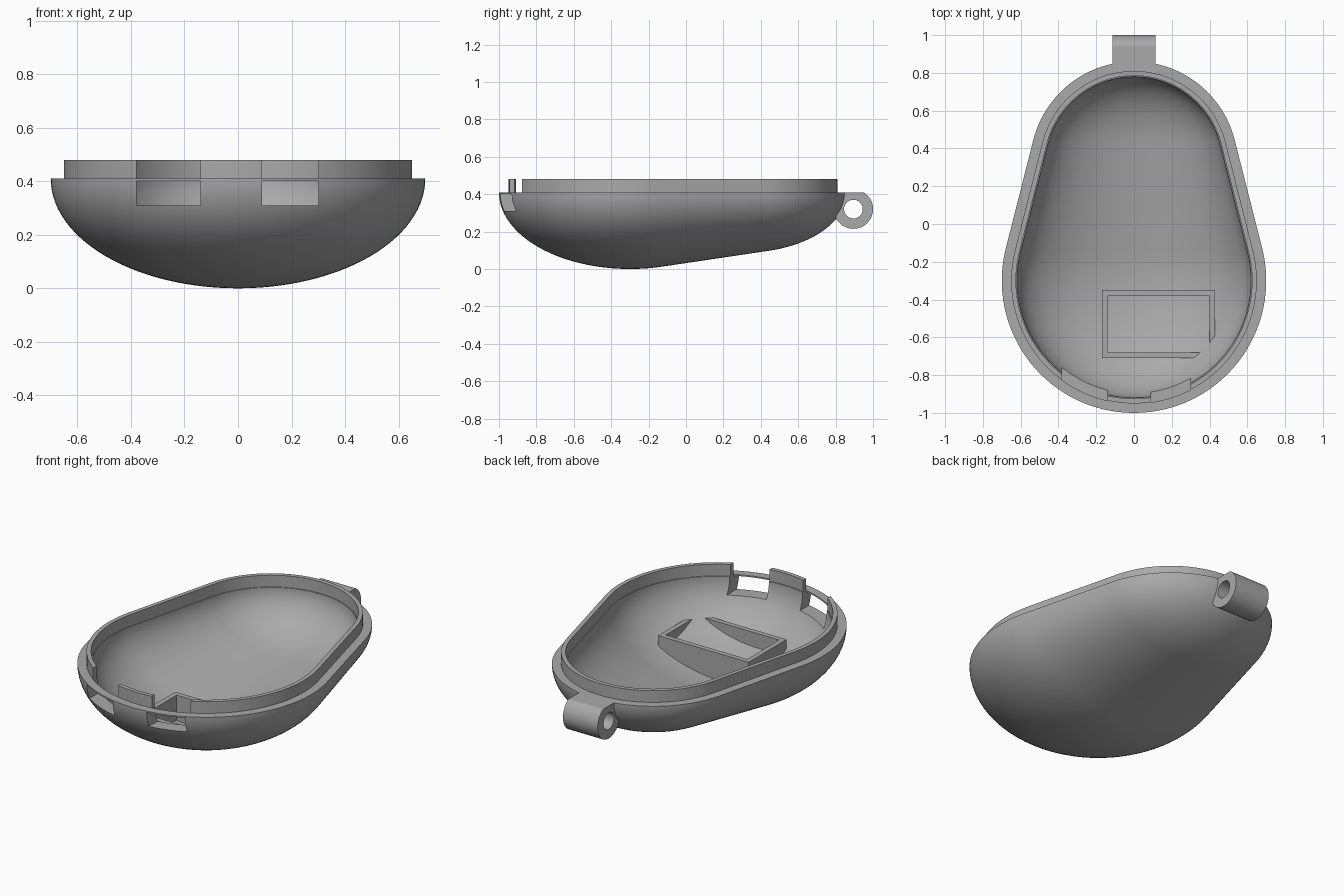
import bpy, bmesh
from math import sin, cos, pi, asin, sqrt

if "Cube" in bpy.data.objects:
    bpy.data.objects.remove(bpy.data.objects["Cube"])

grey = bpy.data.materials.new("plain grey")
grey.use_nodes = True
grey.diffuse_color = (0.4, 0.4, 0.4, 1)
grey.node_tree.nodes["Principled BSDF"].inputs["Base Color"].default_value = (0.4, 0.4, 0.4, 1)

RIM, LIP_TOP, BIG_Y, SMALL_Y = 0.41, 0.48, -0.3, 0.31
BIG_R, R_DIFF = 0.7, 0.15
SQUASH = RIM / BIG_R
TANGENT = asin(R_DIFF / (SMALL_Y - BIG_Y))


def finish(bm, name):
    bmesh.ops.remove_doubles(bm, verts=bm.verts, dist=1e-5)
    bmesh.ops.recalc_face_normals(bm, faces=bm.faces)
    mesh = bpy.data.meshes.new(name)
    bm.to_mesh(mesh)
    bm.free()
    mesh.materials.append(grey)
    ob = bpy.data.objects.new(name, mesh)
    bpy.context.collection.objects.link(ob)
    return ob


def half_outline(r):
    """Right half of the egg outline (x, y), front to back."""
    pts = []
    for cy, rad, a0, a1, n in ((BIG_Y, r, -pi / 2, TANGENT, 32),
                               (SMALL_Y, r - R_DIFF, TANGENT, pi / 2, 24)):
        for i in range(n + 1):
            a = a0 + (a1 - a0) * i / n
            pts.append((rad * cos(a), cy + rad * sin(a)))
    return pts


def bowl(name, r, lift=0.0):
    """Solid lower half of the egg, squashed in height, capped above the rim."""
    bm = bmesh.new()
    steps = 56
    rows = []
    for x, y in half_outline(r):
        rows.append([bm.verts.new((x * cos(pi * k / steps), y,
                                   RIM - SQUASH * x * sin(pi * k / steps)))
                     for k in range(steps + 1)])
    for a, b in zip(rows, rows[1:]):
        for k in range(steps):
            bm.faces.new((a[k], a[k + 1], b[k + 1], b[k]))
    bmesh.ops.remove_doubles(bm, verts=bm.verts, dist=1e-5)
    bmesh.ops.dissolve_degenerate(bm, edges=bm.edges, dist=1e-6)
    rim = [e for e in bm.edges if e.is_boundary]
    if lift:
        up = bmesh.ops.extrude_edge_only(bm, edges=rim)["geom"]
        bmesh.ops.translate(bm, vec=(0, 0, lift),
                            verts=[v for v in up if isinstance(v, bmesh.types.BMVert)])
        rim = [e for e in bm.edges if e.is_boundary]
    bmesh.ops.holes_fill(bm, edges=rim, sides=0)
    return finish(bm, name)


def ring(name, outer, inner, place, closed=True):
    """Walled band between two matching loops; place(p, side) gives 3D points."""
    bm = bmesh.new()
    loops = [[bm.verts.new(place(p, s)) for p in loop]
             for loop, s in ((outer, 0), (outer, 1), (inner, 1), (inner, 0))]
    n = len(outer)
    for a, b in zip(loops, loops[1:] + loops[:1]):
        for i in range(n if closed else n - 1):
            j = (i + 1) % n
            bm.faces.new((a[i], a[j], b[j], b[i]))
    if not closed:
        for i in (0, n - 1):
            bm.faces.new([l[i] for l in loops])
    return finish(bm, name)


def box(name, x, y, z):
    bm = bmesh.new()
    bmesh.ops.create_cube(bm, size=1)
    for v in bm.verts:
        v.co = [lo if c < 0 else hi for c, (lo, hi) in zip(v.co, (x, y, z))]
    return finish(bm, name)


def cut(target, cutter, keep=False):
    mod = target.modifiers.new("cut", "BOOLEAN")
    mod.operation, mod.solver, mod.object = "DIFFERENCE", "EXACT", cutter
    bpy.context.view_layer.objects.active = target
    bpy.ops.object.modifier_apply(modifier=mod.name)
    if not keep:
        bpy.data.objects.remove(cutter)


# Bowl shell, with the inner rectangular holder left standing in the cavity
shell = bowl("bowl_shell", BIG_R)
cavity = bowl("cavity_cutter", 0.62, lift=0.1)
holder = box("holder_block", (-0.17, 0.43), (-0.71, -0.35), (-0.1, 0.21))
cut(holder, box("holder_pocket", (-0.14, 0.40), (-0.68, -0.38), (-0.2, 0.3)))
cut(cavity, holder)
cut(shell, cavity)


# Raised lip around the opening
def egg(r):
    half = half_outline(r)
    return half + [(-x, y) for x, y in reversed(half)]


lip = ring("rim_lip", egg(0.65), egg(0.625),
           lambda p, s: (p[0], p[1], LIP_TOP if s else RIM - 0.004))

# Two latch windows, each bridged by a thin strip of the rim
for side, x0, x1 in (("right", -0.38, -0.14), ("left", 0.09, 0.30)):
    window = box("window_cutter", (x0, x1), (-1.2, -0.6), (0.31, 0.6))
    cut(shell, window, keep=True)
    cut(lip, window)
    xs = [x0 + (x1 - x0) * i / 12 for i in range(13)]
    arcs = [[(x, BIG_Y - sqrt(r * r - x * x)) for x in xs] for r in (BIG_R, 0.65)]
    ring(side + "_window_strip", arcs[0], arcs[1],
         lambda p, s: (p[0], p[1], RIM if s else RIM - 0.008), closed=False)

# Hinge lug with a pin hole, flat on top and squared off toward the bowl
HY, HZ, HR, PIN, HALF = 0.895, 0.32, 0.105, 0.05, 0.115
angles = [2 * pi * i / 64 for i in range(64)]
outer = []
for a in angles:
    y, z = HY + HR * cos(a), min(HZ + HR * sin(a), RIM)
    if pi / 2 < a < pi:
        t = (a - pi / 2) / (pi / 2)
        y, z = HY - HR * min(1, 2 * t), RIM - (RIM - HZ) * max(0, 2 * t - 1)
    outer.append((y, z))
hole = [(HY + PIN * cos(a), HZ + PIN * sin(a)) for a in angles]
lug = ring("hinge_lug", outer, hole, lambda p, s: (HALF if s else -HALF, p[0], p[1]))

# Pin hole continues through the edge of the bowl
bm = bmesh.new()
faces = [bm.faces.new([bm.verts.new((-0.3, y, z)) for y, z in hole])]
up = bmesh.ops.extrude_face_region(bm, geom=faces)["geom"]
bmesh.ops.translate(bm, vec=(0.6, 0, 0), verts=[v for v in up if isinstance(v, bmesh.types.BMVert)])
bm.faces.ensure_lookup_table()
cut(shell, finish(bm, "pin_cutter"))

# Smooth curved walls, crisp edges
bpy.ops.object.select_all(action="DESELECT")
for ob in (shell, lip, lug):
    ob.select_set(True)
bpy.context.view_layer.objects.active = shell
bpy.ops.object.shade_smooth_by_angle()
